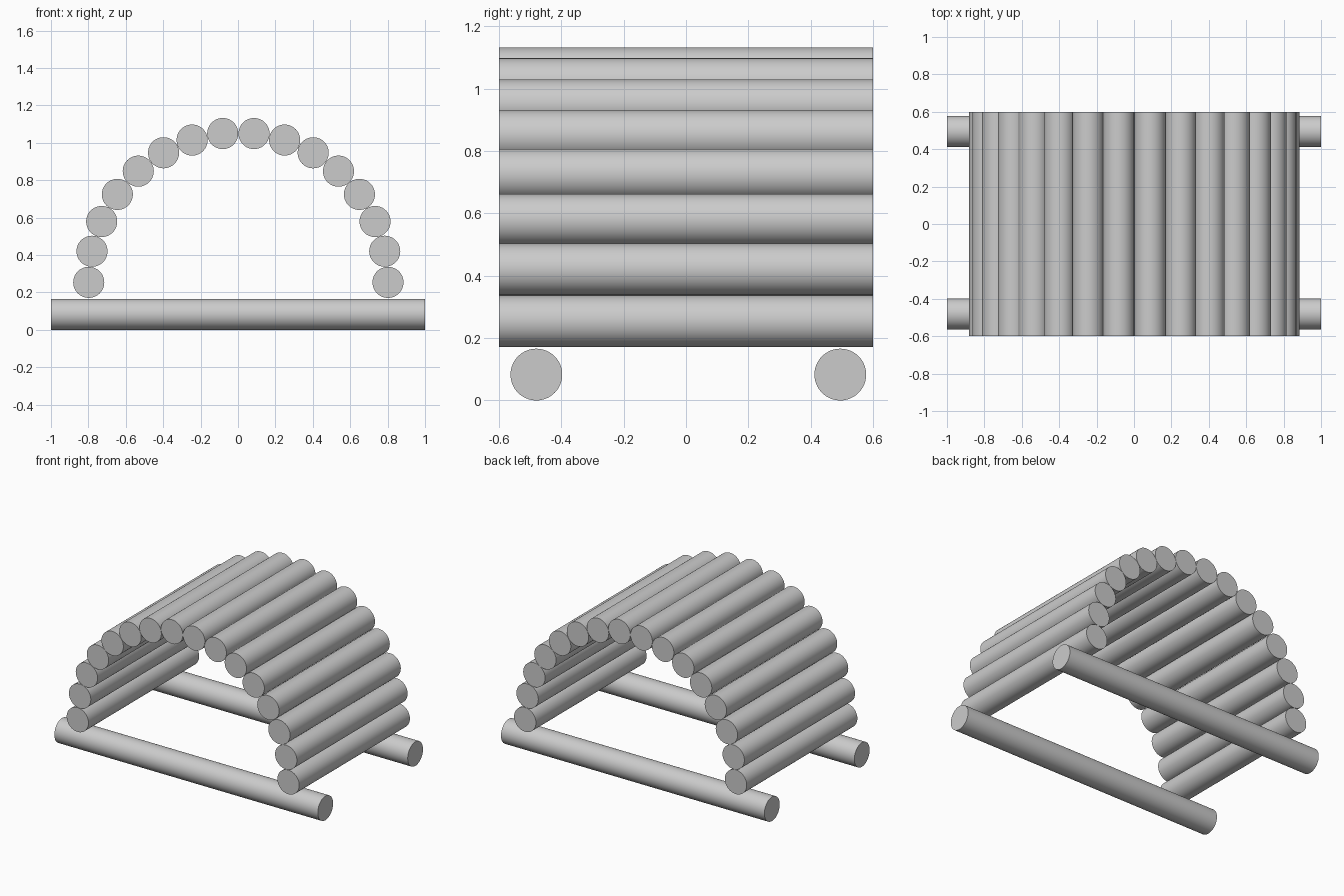
import bpy
from math import sin, cos, pi, radians

if "Cube" in bpy.data.objects:
    bpy.data.objects.remove(bpy.data.objects["Cube"])

R = 0.083          # log radius
ARCH_R = 0.8       # arch radius through log centres
COUNT = 16         # logs in the arch


def log(name, loc, rot, length):
    bpy.ops.mesh.primitive_cylinder_add(vertices=64, radius=R, depth=length,
                                        location=loc, rotation=rot)
    ob = bpy.context.object
    ob.name = name
    bpy.ops.object.shade_smooth_by_angle(angle=radians(40))
    return ob


# Two base rails running along x
log("front_base_log", (0, -0.48, R), (0, pi / 2, 0), 2.0)
log("back_base_log", (0, 0.495, R), (0, pi / 2, 0), 2.0)

# Half-circle arch of logs running along y
for i in range(COUNT):
    a = pi * i / (COUNT - 1)
    log(f"arch_log_{i + 1}",
        (0.002 + ARCH_R * cos(a), 0, 0.254 + ARCH_R * sin(a)),
        (pi / 2, 0, 0), 1.2)
